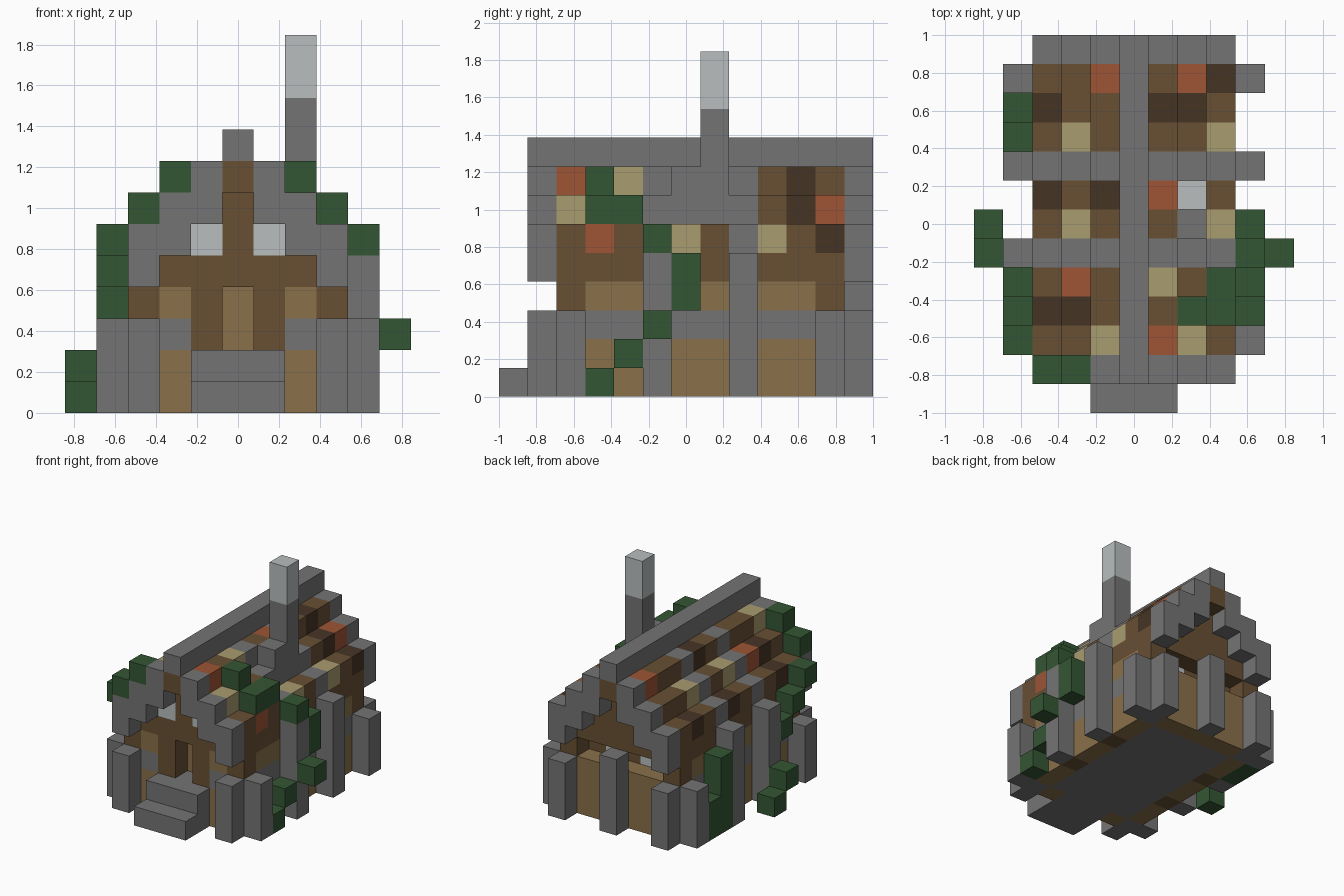
import bpy, bmesh
from mathutils import Vector

cube = bpy.data.objects.get("Cube")
if cube:
    bpy.data.objects.remove(cube, do_unlink=True)

V = 2 / 13  # block size
COLOURS = {
    "stone": (0.175, 0.175, 0.175),
    "brown_wood": (0.138, 0.08, 0.034),
    "tan_wood": (0.254, 0.162, 0.069),
    "dark_wood": (0.061, 0.034, 0.018),
    "terracotta": (0.342, 0.089, 0.037),
    "straw": (0.402, 0.332, 0.162),
    "leaf_green": (0.034, 0.093, 0.034),
    "pale_grey": (0.48, 0.515, 0.515),
}
MATS = {}
for name, rgb in COLOURS.items():
    m = bpy.data.materials.new(name)
    m.use_nodes = True
    m.diffuse_color = (*rgb, 1)
    m.node_tree.nodes["Principled BSDF"].inputs["Base Color"].default_value = (*rgb, 1)
    MATS[name] = m

grid = {}  # block -> (part, material); later blocks replace earlier ones


def span(a):
    return range(a[0], a[1] + 1) if isinstance(a, tuple) else [a]


def put(part, mat, x, y, z):
    for i in span(x):
        for j in span(y):
            for k in span(z):
                grid[i, j, k] = (part, mat)


def both(part, mat, x, y, z):
    """Fill blocks on both sides of the centre plane."""
    for i in span(x):
        put(part, mat, i, y, z)
        put(part, mat, -i, y, z)


# House body with a stepped gable
put("walls", "brown_wood", (-3, 3), (-4, 5), (0, 4))
for i in range(4):
    both("walls", "brown_wood", i, (-4, 5), (4, 7 - i))
put("foundation", "stone", (-2, 2), (-3, 4), 0)

# Side panels, stone band and corners
for j in (-3, 0, 3):
    both("wall_panels", "tan_wood", 3, (j, j + 1), (0, 3))
both("stone_band", "stone", 3, (-4, 5), 2)
for j in (-4, 5):
    both("stone_band", "stone", 3, j, (0, 1))

# Front wall, door and windows
both("wall_panels", "tan_wood", 2, -4, (0, 3))
both("stone_band", "stone", 2, -4, 2)
put("foundation", "stone", (-1, 1), -4, (0, 1))
del grid[0, -4, 2], grid[0, -4, 3]
put("door", "tan_wood", 0, -3, (2, 3))
both("windows", "pale_grey", 1, -4, 5)

# Back wall with recessed windows
put("wall_panels", "tan_wood", (-2, 2), 5, (0, 2))
for i in range(-2, 3):
    del grid[i, 5, 3]
both("windows", "pale_grey", 1, 4, 3)

# Roof tiles, one row per block of depth, left edge to right edge
KEY = {"b": "brown_wood", "d": "dark_wood", "o": "terracotta", "s": "straw"}
ROWS = {5: "bbobod", 4: "dbbddb", 3: "bsbbbs", 1: "dbdobb", 0: "bsbbbs",
        -2: "bobsbb", -3: "ddbbbo", -4: "bbsosb"}
for j, row in ROWS.items():
    for i, c in zip((-3, -2, -1, 1, 2, 3), row):
        put("roof_tiles", KEY[c], i, j, 8 - abs(i))

# Stone roof ribs, gable frames and ridge
for i in (1, 2, 3):
    for j in (-1, 2):
        both("roof_ribs", "stone", i, j, 8 - i)
    for j in (-5, 6):
        both("gable_frames", "stone", i, j, (7 - i, 8 - i))
for j in (-5, 6):
    put("gable_beams", "brown_wood", 0, j, 7)
put("ridge", "stone", 0, (-5, 6), 8)

# Buttress posts
for j in (-4, 5):
    both("corner_posts", "stone", 4, j, (0, 2))
for j in (-5, 6):
    both("corner_posts", "stone", 3, j, (0, 2))
for j in (-1, 2):
    both("side_posts", "stone", 4, j, (0, 4))
put("back_post", "stone", 0, 6, (0, 3))

# Steps
put("steps", "stone", (-1, 1), (-6, -5), 0)
put("steps", "stone", (-1, 1), -5, 1)

# Chimney
put("chimney", "stone", 2, (0, 1), (6, 7))
put("chimney", "stone", 2, 1, (8, 9))
put("chimney_top", "pale_grey", 2, 1, (10, 11))

# Climbing vines
LEFT_VINE = [(2, -3, 7), (3, (-3, -2), 6), (4, -1, 5), (4, 0, (3, 4)),
             (5, -1, 2), (4, -2, 1), (4, -3, 0)]
RIGHT_VINE = [(-2, -5, 7), (-3, -5, 6), (-4, -4, 5), (-4, -3, 4), (-4, -2, 3),
              (-5, -1, 1), (-5, 0, 0)]
BACK_VINE = [(-4, 3, (0, 3)), (-4, 4, (0, 1))]
for part, blocks in (("left_vine", LEFT_VINE), ("right_vine", RIGHT_VINE),
                     ("back_vine", BACK_VINE)):
    for b in blocks:
        put(part, "leaf_green", *b)


# Turn each part into a mesh of its exposed block faces
def build(part):
    cells = {c: m for c, (p, m) in grid.items() if p == part}
    mesh = bpy.data.meshes.new(part)
    names = sorted(set(cells.values()))
    for n in names:
        mesh.materials.append(MATS[n])
    bm = bmesh.new()
    for c, mat in cells.items():
        centre = Vector((c[0], c[1], c[2] + 0.5))
        for axis in range(3):
            for s in (-1, 1):
                n = Vector((0, 0, 0))
                n[axis] = s
                if tuple(int(a + b) for a, b in zip(c, n)) in grid:
                    continue
                u = Vector((0, 0, 0))
                u[(axis + 1) % 3] = 1
                w = n.cross(u)
                corners = [n - u - w, n + u - w, n + u + w, n - u + w]
                f = bm.faces.new([bm.verts.new((centre + q / 2) * V) for q in corners])
                f.material_index = names.index(mat)
    bmesh.ops.remove_doubles(bm, verts=bm.verts, dist=V / 100)
    bm.to_mesh(mesh)
    bm.free()
    if mesh.polygons:
        bpy.context.collection.objects.link(bpy.data.objects.new(part, mesh))


for part in sorted({p for p, m in grid.values()}):
    build(part)
